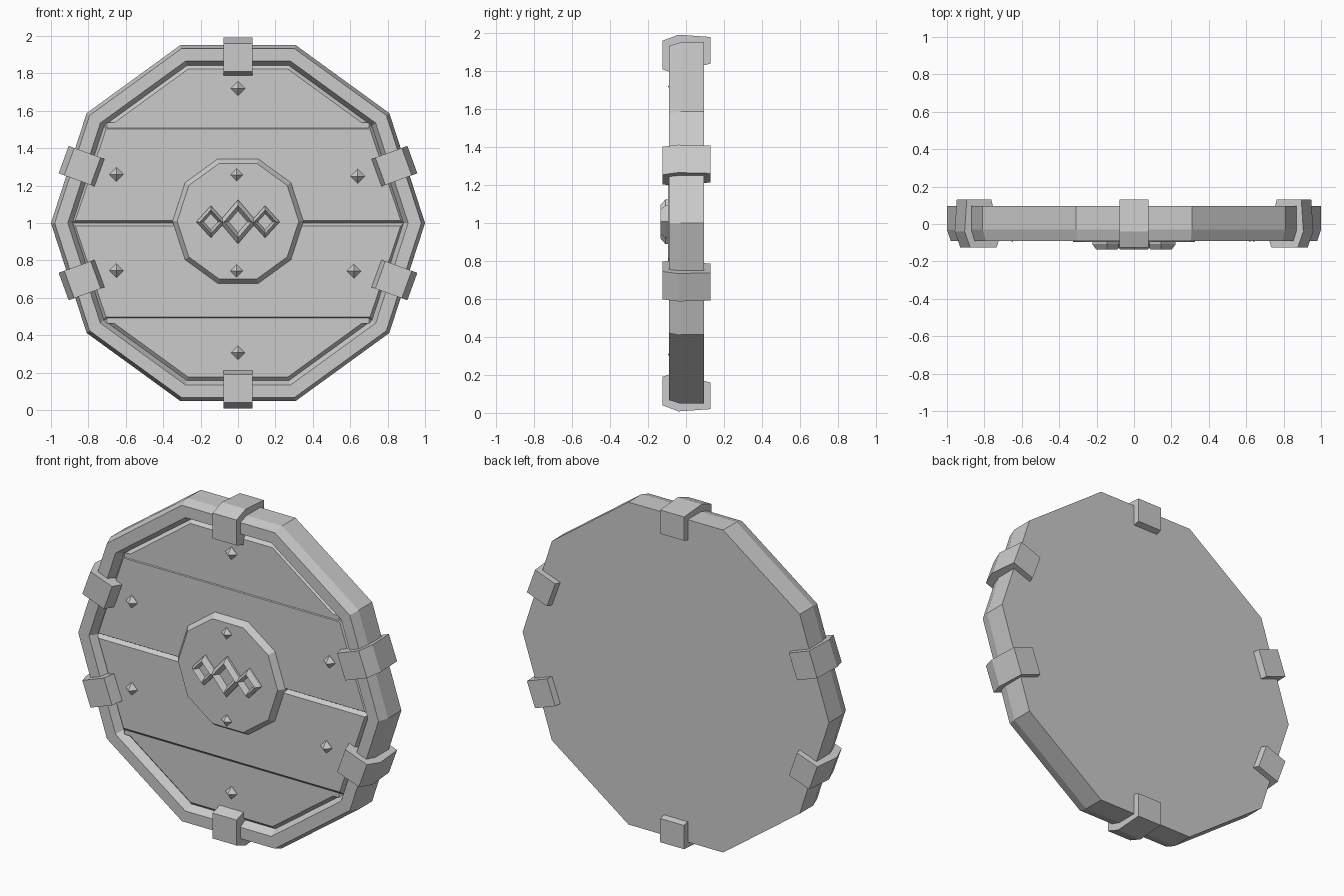
import bpy, bmesh
from math import cos, sin, pi, radians
from mathutils import Matrix, Vector

old = bpy.data.objects.get("Cube")
if old:
    bpy.data.objects.remove(old, do_unlink=True)

grey = bpy.data.materials.new("plain grey")
grey.use_nodes = True
grey.diffuse_color = (0.6, 0.6, 0.6, 1)
grey.node_tree.nodes["Principled BSDF"].inputs["Base Color"].default_value = (0.6, 0.6, 0.6, 1)

MID = 1.0      # height of the shield's centre


def finish(bm, name):
    bmesh.ops.recalc_face_normals(bm, faces=bm.faces)
    mesh = bpy.data.meshes.new(name)
    bm.to_mesh(mesh)
    bm.free()
    mesh.materials.append(grey)
    obj = bpy.data.objects.new(name, mesh)
    bpy.context.collection.objects.link(obj)
    return obj


def loft(name, rings, sides, x=0, z=MID, stretch=1.0):
    """Join rings of (radius, y) facing the front and cap both ends."""
    bm = bmesh.new()
    loops = []
    for r, y in rings:
        angles = [2 * pi * i / sides for i in range(sides)]
        loops.append([bm.verts.new((x + r * cos(a), y, z + r * stretch * sin(a))) for a in angles])
    for a, b in zip(loops, loops[1:]):
        for i in range(sides):
            j = (i + 1) % sides
            bm.faces.new((a[i], a[j], b[j], b[i]))
    bm.faces.new(loops[0])
    bm.faces.new(loops[-1])
    return finish(bm, name)


# Ten-sided body with a raised rim and a recessed front
loft("shield_body", [(1, 0.095), (1, -0.03), (0.98, -0.09), (0.91, -0.09),
                     (0.885, -0.045), (0.885, -0.03)], 10)


# Bevelled planks, cut from the recess outline
def plank(name, low, high):
    bm = bmesh.new()
    r = 0.89
    bm.faces.new([bm.verts.new((r * cos(i * pi / 5), -0.035, MID + r * sin(i * pi / 5)))
                  for i in range(10)])
    for height, side in ((low, -1), (high, 1)):
        bmesh.ops.bisect_plane(bm, geom=bm.verts[:] + bm.edges[:] + bm.faces[:], dist=1e-5,
                               plane_co=(0, 0, height), plane_no=(0, 0, side), clear_outer=True)
    bm.normal_update()
    face = bm.faces[:]
    bmesh.ops.inset_region(bm, faces=face, thickness=0.025, use_boundary=True)
    for v in face[0].verts:
        v.co.y = -0.06
    return finish(bm, name)


cuts = [0.1, 0.478, 1.0, 1.522, 1.9]
for i, (low, high) in enumerate(zip(cuts, cuts[1:])):
    plank(f"plank_{i + 1}", low, high)

# Central boss
loft("boss", [(0.35, -0.03), (0.35, -0.06), (0.325, -0.095)], 10, z=1.01)

# Hollow diamond ornaments
for name, x, r, s in (("left", 0.145, 0.078, 1.1), ("centre", 0, 0.1, 1.18),
                      ("right", -0.145, 0.078, 1.1)):
    loft(f"diamond_{name}", [(r, -0.09), (r, -0.108), (r * 0.74, -0.135), (r * 0.5, -0.1)],
         4, x, 1.007, s)

# Pointed studs on the planks and on the boss
studs = [(0, 1.72), (-0.65, 1.26), (0.64, 1.25), (0.62, 0.743), (-0.65, 0.746), (0, 0.307)]
for i, (x, z) in enumerate(studs):
    loft(f"plank_stud_{i + 1}", [(0.038, -0.055), (0.038, -0.062), (0.001, -0.095)], 4, x, z)
for name, z in (("upper", 1.258), ("lower", 0.744)):
    loft(f"boss_stud_{name}", [(0.034, -0.09), (0.034, -0.097), (0.001, -0.123)], 4, -0.007, z)

# Clamps gripping the rim: profile is (distance from centre, y)
profile = [(0.785, -0.05), (0.81, -0.125), (0.96, -0.125), (0.992, -0.04),
           (0.98, 0.13), (0.84, 0.13), (0.83, 0.09)]
clamps = {"top": 90, "bottom": 270, "upper_left": 20, "upper_right": 160,
          "lower_left": -20, "lower_right": 200}
for name, angle in clamps.items():
    bm = bmesh.new()
    face = bm.faces.new([bm.verts.new((r, y, -0.078)) for r, y in profile])
    side = bmesh.ops.extrude_face_region(bm, geom=[face])
    moved = [g for g in side["geom"] if isinstance(g, bmesh.types.BMVert)]
    bmesh.ops.translate(bm, verts=moved, vec=(0, 0, 0.156))
    turn = Matrix.Translation((0, 0, MID)) @ Matrix.Rotation(-radians(angle), 4, 'Y')
    bmesh.ops.transform(bm, matrix=turn, verts=bm.verts)
    finish(bm, f"clamp_{name}")
